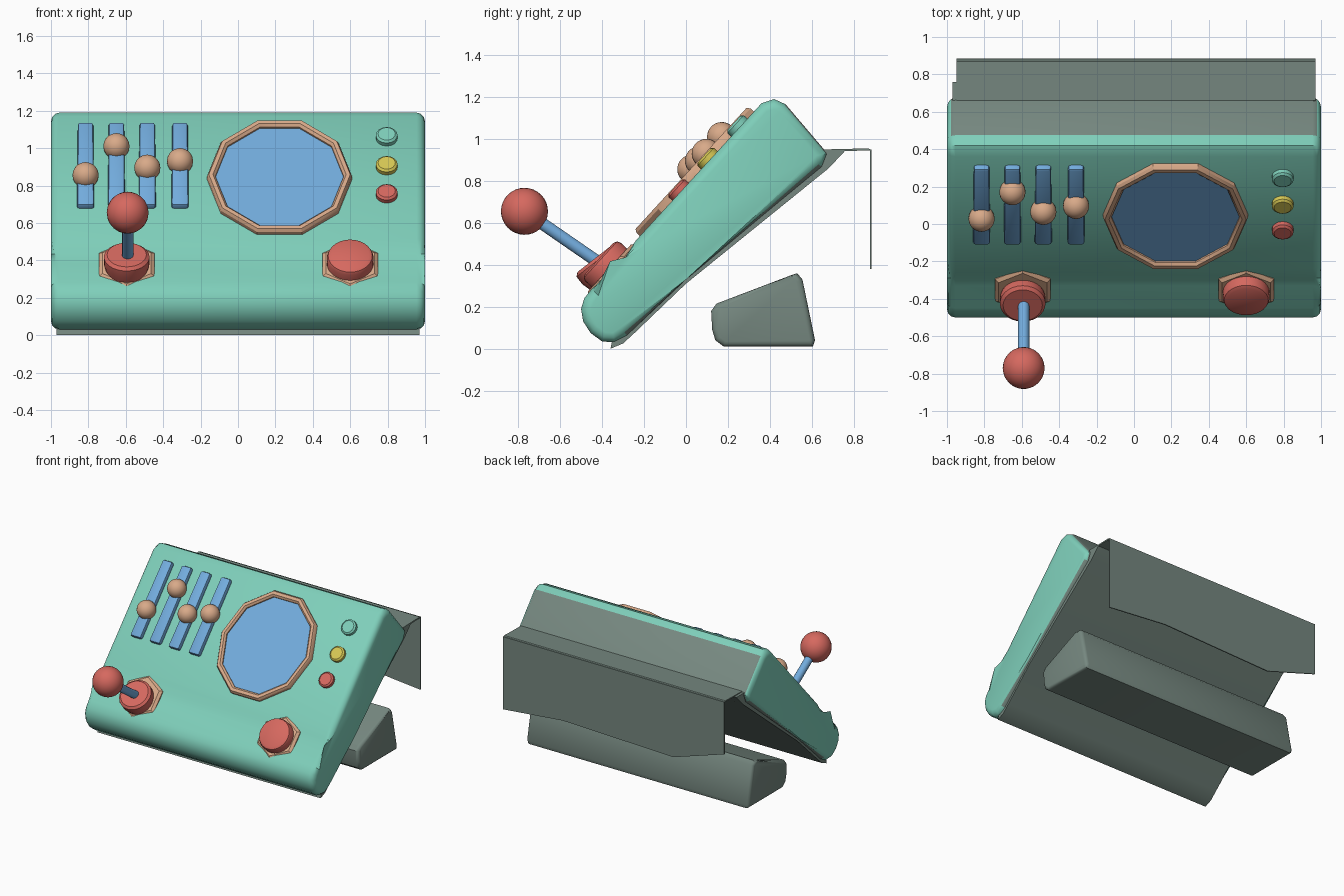
import bpy, bmesh, math
from mathutils import Matrix, Vector

if "Cube" in bpy.data.objects:
    bpy.data.objects.remove(bpy.data.objects["Cube"])


def material(name, rgb):
    m = bpy.data.materials.new(name)
    m.diffuse_color = (*rgb, 1)
    m.use_nodes = True
    m.node_tree.nodes["Principled BSDF"].inputs["Base Color"].default_value = m.diffuse_color
    return m


TEAL = material("teal", (0.21, 0.62, 0.49))
GREY = material("grey", (0.18, 0.245, 0.215))
BLUE = material("blue", (0.17, 0.41, 0.72))
TAN = material("tan", (0.69, 0.40, 0.25))
RED = material("red", (0.67, 0.14, 0.115))
YELLOW = material("yellow", (0.68, 0.58, 0.09))


def finish(name, bm, mats, matrix=Matrix()):
    bmesh.ops.recalc_face_normals(bm, faces=bm.faces)
    mesh = bpy.data.meshes.new(name)
    bm.to_mesh(mesh)
    bm.free()
    obj = bpy.data.objects.new(name, mesh)
    bpy.context.collection.objects.link(obj)
    for m in mats:
        mesh.materials.append(m)
    obj.matrix_world = matrix
    return obj


def prism(name, profile, x0, x1, bevel, mats):
    """Side profile (y, z) pulled along x, with rounded end rims."""
    bm = bmesh.new()
    ends = [[bm.verts.new((x, y, z)) for y, z in profile] for x in (x0, x1)]
    caps = [bm.faces.new(e) for e in ends]
    n = len(profile)
    for i in range(n):
        j = (i + 1) % n
        bm.faces.new((ends[0][i], ends[0][j], ends[1][j], ends[1][i]))
    if bevel:
        rims = list({e for c in caps for e in c.edges})
        bmesh.ops.bevel(bm, geom=rims, offset=bevel, segments=3, profile=0.5,
                        affect='EDGES', clamp_overlap=True)
    return finish(name, bm, mats)


def lathe(name, rings, sides, mat, matrix, turn=0.0, stretch=1.0, caps=True):
    """Turned part from (radius, height) rings."""
    bm = bmesh.new()
    loops = []
    for r, h in rings:
        angles = [turn + 2 * math.pi * k / sides for k in range(sides)]
        loops.append([bm.verts.new((r * math.cos(a), r * stretch * math.sin(a), h)) for a in angles])
    for a, b in zip(loops, loops[1:]):
        for i in range(sides):
            j = (i + 1) % sides
            bm.faces.new((a[i], a[j], b[j], b[i]))
    if caps:
        bm.faces.new(loops[0])
        bm.faces.new(loops[-1])
    return finish(name, bm, [mat], matrix)


def ball(name, radius, mat, matrix):
    bm = bmesh.new()
    bmesh.ops.create_uvsphere(bm, u_segments=24, v_segments=16, radius=radius)
    return finish(name, bm, [mat], matrix)


def tilted(x, y, z, degrees):
    return Matrix.Translation((x, y, z)) @ Matrix.Rotation(math.radians(degrees), 4, 'X')


TILT = 47.5


def on_panel(x, z, lift=0.0):
    """Point on the sloping upper panel at a given height."""
    return tilted(x, (z - 0.78) / 1.09, z, TILT) @ Matrix.Translation((0, 0, lift))


# console body: grey back and underside, teal elsewhere
body = prism("console_body", [
    (0.36, 1.17), (-0.24, 0.515), (-0.29, 0.435), (-0.33, 0.385), (-0.45, 0.285),
    (-0.485, 0.24), (-0.50, 0.19), (-0.49, 0.13), (-0.455, 0.075), (-0.40, 0.035),
    (-0.34, 0.03), (-0.28, 0.06), (0.0, 0.33), (0.65, 0.865), (0.675, 0.93),
    (0.475, 1.165), (0.42, 1.19)], -1, 1, 0.045, [TEAL, GREY])
for f in body.data.polygons:
    if f.normal.y > 0.45 and abs(f.normal.x) < 0.6:
        f.material_index = 1

# bottom plate
prism("bottom_plate", [(-0.36, 0.0), (-0.30, 0.025), (-0.24, 0.08), (0.0, 0.31),
      (0.68, 0.86), (0.76, 0.945), (0.66, 0.945), (0.62, 0.86), (0.0, 0.345), (-0.35, 0.05)],
      -0.97, 0.97, 0, [GREY])

# rear ledge
prism("rear_ledge", [(0.655, 0.94), (0.66, 0.95), (0.87, 0.955), (0.884, 0.945), (0.876, 0.945)],
      -0.95, 0.97, 0, [GREY])

# hanging rear panel with uneven lower edge
bm = bmesh.new()
outline = [(-0.95, 0.95), (0.97, 0.95), (0.97, 0.38), (0.45, 0.43), (-0.51, 0.40), (-0.95, 0.54)]
panel = bm.faces.new([bm.verts.new((x, 0.876, z)) for x, z in outline])
ext = bmesh.ops.extrude_face_region(bm, geom=[panel], use_keep_orig=True)
bmesh.ops.translate(bm, vec=(0, 0.008, 0),
                    verts=[v for v in ext["geom"] if isinstance(v, bmesh.types.BMVert)])
finish("rear_panel", bm, [GREY])

# rear foot
prism("rear_foot", [(0.12, 0.18), (0.145, 0.215), (0.50, 0.35), (0.53, 0.36), (0.555, 0.33),
      (0.615, 0.04), (0.605, 0.01), (0.18, 0.01), (0.14, 0.04), (0.125, 0.09)],
      -0.97, 0.96, 0.025, [GREY])

# slider tracks and knobs
for i, (x, z) in enumerate([(-0.815, 0.835), (-0.65, 0.99), (-0.485, 0.875), (-0.31, 0.91)], 1):
    bm = bmesh.new()
    bmesh.ops.create_cube(bm, size=1)
    bmesh.ops.scale(bm, vec=(0.092, 0.60, 0.06), verts=bm.verts)
    for v in bm.verts:
        if v.co.y > 0:
            v.co.x *= 0.9
    bmesh.ops.bevel(bm, geom=list(bm.edges), offset=0.014, segments=2, profile=0.5, affect='EDGES')
    finish(f"slider_track_{i}", bm, [BLUE], on_panel(x, 0.90))
    ball(f"slider_knob_{i}", 0.07, TAN, on_panel(x, z, 0.03))

# screen and frame
spot = on_panel(0.222, 0.835)
lathe("screen", [(0.355, -0.02), (0.355, 0.012)], 10, BLUE, spot, stretch=1.09)
lathe("screen_frame", [(0.388, -0.03), (0.388, 0.02), (0.378, 0.036), (0.356, 0.036),
      (0.343, 0.022), (0.343, -0.01)], 10, TAN, spot, stretch=1.09, caps=False)

# small push buttons
for name, z, mat in (("teal", 1.055, TEAL), ("yellow", 0.90, YELLOW), ("red", 0.75, RED)):
    lathe(f"small_button_{name}", [(0.058, -0.03), (0.058, 0.022), (0.046, 0.032)],
          16, mat, on_panel(0.795, z))

# hexagonal bases on the lower panel
for side, x in (("joystick", -0.595), ("button", 0.60)):
    lathe(f"{side}_base", [(0.172, -0.08), (0.172, -0.015), (0.15, 0.0)], 6, TAN,
          tilted(x, -0.365, 0.385, TILT), turn=math.pi / 6)

# big button
lathe("big_button", [(0.125, -0.03), (0.125, 0.042), (0.118, 0.058), (0.10, 0.067)], 28, RED,
      tilted(0.60, -0.365, 0.385, TILT))

# joystick collar, shaft and ball
lathe("joystick_collar", [(0.10, -0.14), (0.122, -0.06), (0.122, -0.015), (0.105, 0.0)], 28, RED,
      tilted(-0.595, -0.435, 0.43, 38))
foot, top = Vector((-0.59, -0.40, 0.40)), Vector((-0.59, -0.77, 0.655))
lean = math.degrees(math.atan2(foot.y - top.y, top.z - foot.z))
lathe("joystick_shaft", [(0.03, 0), (0.03, (top - foot).length)], 14, BLUE, tilted(*foot, lean))
ball("joystick_ball", 0.112, RED, tilted(*top, lean))

# smooth rounded parts, keep hard edges
for o in bpy.context.scene.objects:
    o.select_set(True)
    bpy.context.view_layer.objects.active = o
bpy.ops.object.shade_smooth_by_angle(angle=math.radians(32))
